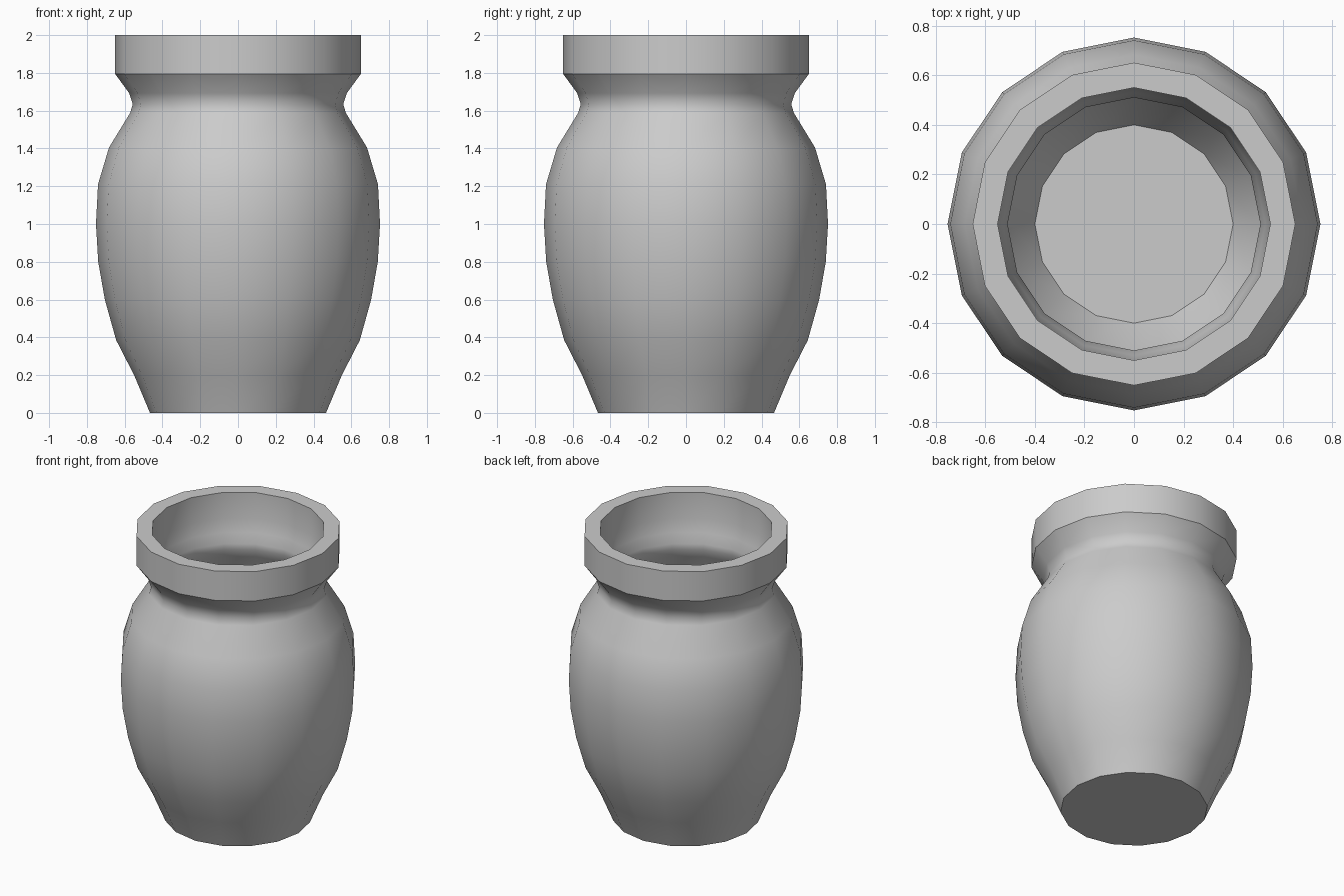
import bpy, bmesh, math

if "Cube" in bpy.data.objects:
    bpy.data.objects.remove(bpy.data.objects["Cube"])

SIDES = 16

# Profile as (radius, height): outside going up, over the rim, then down the inside
outer = [(0.466, 0), (0.55, 0.2), (0.645, 0.385), (0.705, 0.6), (0.74, 0.8),
         (0.752, 1.0), (0.741, 1.21), (0.683, 1.405), (0.571, 1.588),
         (0.557, 1.635), (0.576, 1.693), (0.651, 1.795), (0.651, 2.0)]
inner = [(0.55, 2.0), (0.55, 1.82), (0.53, 1.73), (0.51, 1.66), (0.51, 1.62),
         (0.535, 1.56), (0.635, 1.38), (0.69, 1.2), (0.70, 1.0), (0.69, 0.8),
         (0.655, 0.6), (0.595, 0.4), (0.50, 0.21), (0.40, 0.05)]

bm = bmesh.new()
rings = []
for r, z in outer + inner:
    rings.append([bm.verts.new((r * math.cos(2 * math.pi * i / SIDES),
                                r * math.sin(2 * math.pi * i / SIDES), z))
                  for i in range(SIDES)])

# Walls
for a, b in zip(rings, rings[1:]):
    for i in range(SIDES):
        j = (i + 1) % SIDES
        bm.faces.new((a[i], a[j], b[j], b[i]))

# Underside and inside floor
bm.faces.new(rings[0][::-1])
bm.faces.new(rings[-1])
bmesh.ops.recalc_face_normals(bm, faces=bm.faces)

mesh = bpy.data.meshes.new("jar")
bm.to_mesh(mesh)
bm.free()
jar = bpy.data.objects.new("jar", mesh)
bpy.context.collection.objects.link(jar)

# Smooth body, crisp rim and base edges
bpy.context.view_layer.objects.active = jar
jar.select_set(True)
bpy.ops.object.shade_smooth_by_angle(angle=math.radians(35))
